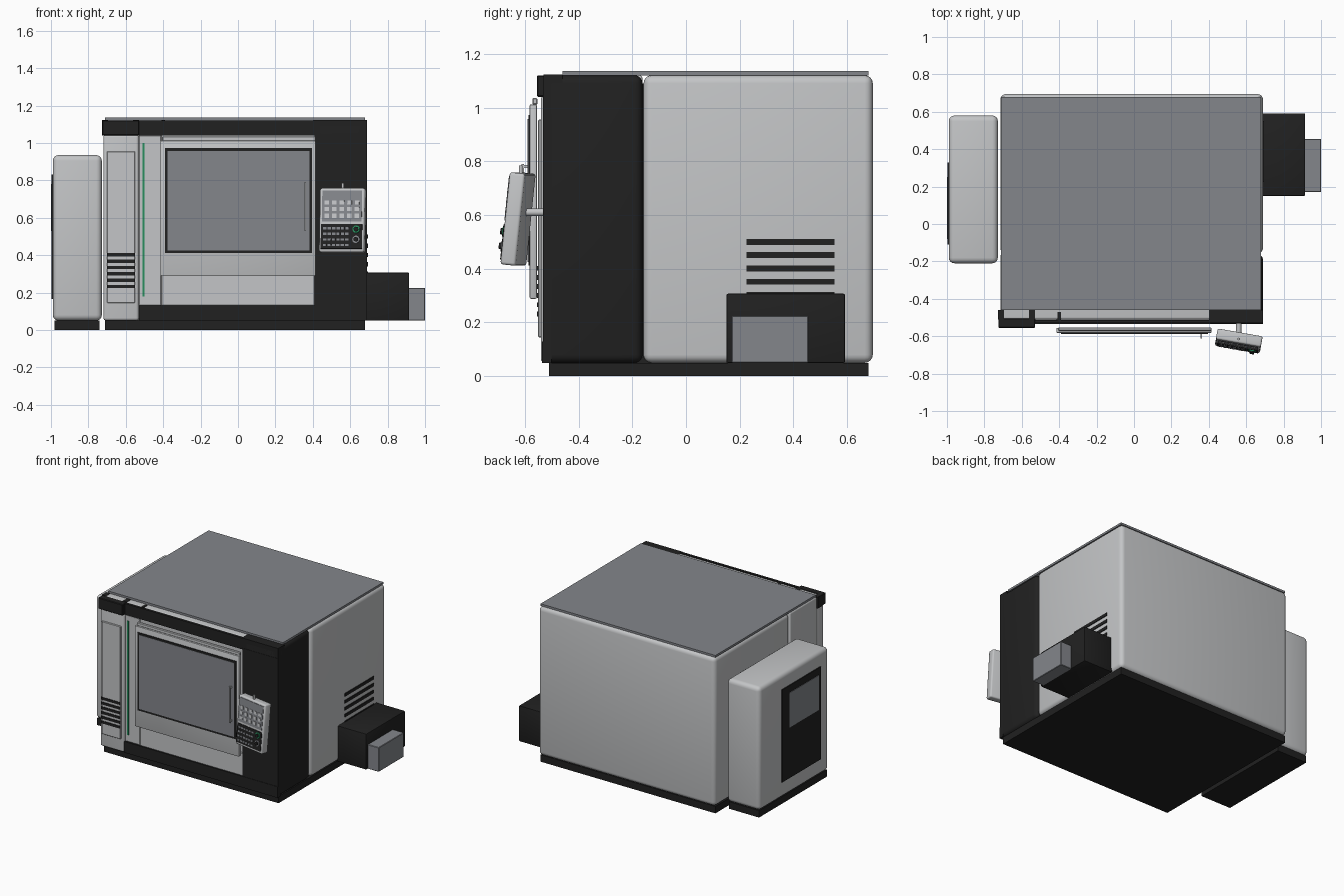
import bpy, bmesh, math
from mathutils import Matrix, Vector

old = bpy.data.objects.get("Cube")
if old:
    bpy.data.objects.remove(old)


def material(name, r, g, b):
    m = bpy.data.materials.new(name)
    m.use_nodes = True
    m.diffuse_color = (r, g, b, 1)
    m.node_tree.nodes["Principled BSDF"].inputs["Base Color"].default_value = (r, g, b, 1)
    return m


LIGHT = material("light grey paint", 0.55, 0.56, 0.57)
GREY = material("mid grey", 0.23, 0.24, 0.26)
DARK = material("charcoal", 0.015, 0.015, 0.015)
GREEN = material("green accent", 0.02, 0.27, 0.11)


def finish(name, bm, mat, matrix):
    if matrix:
        bm.transform(matrix)
    mesh = bpy.data.meshes.new(name)
    bm.to_mesh(mesh)
    bm.free()
    mesh.shade_smooth()
    mesh.set_sharp_from_angle(angle=math.radians(35))
    mesh.materials.append(mat)
    ob = bpy.data.objects.new(name, mesh)
    bpy.context.collection.objects.link(ob)
    return ob


def box(name, mat, xs, ys, zs, bevel=0.0, matrix=None, segments=4):
    """Box between pairs of limits, optionally with rounded edges."""
    lo, hi = Vector((xs[0], ys[0], zs[0])), Vector((xs[1], ys[1], zs[1]))
    bm = bmesh.new()
    bmesh.ops.create_cube(bm, size=1)
    bm.transform(Matrix.Translation((lo + hi) / 2) @ Matrix.Diagonal((*(hi - lo), 1)))
    if bevel:
        bmesh.ops.bevel(bm, geom=bm.edges[:], offset=bevel, segments=segments,
                        profile=0.5, affect='EDGES')
    return finish(name, bm, mat, matrix)


def rod(name, mat, start, end, radius, matrix=None):
    """Cylinder between two points."""
    a, b = Vector(start), Vector(end)
    bm = bmesh.new()
    bmesh.ops.create_cone(bm, cap_ends=True, segments=20, radius1=radius,
                          radius2=radius, depth=(b - a).length)
    bm.transform(Matrix.Translation((a + b) / 2) @ (b - a).to_track_quat('Z', 'Y').to_matrix().to_4x4())
    return finish(name, bm, mat, matrix)


# Main enclosure
box("base", DARK, (-0.71, 0.68), (-0.51, 0.68), (0, 0.05))
box("rear_housing", LIGHT, (-0.715, 0.69), (-0.158, 0.695), (0.05, 1.12), 0.03)
box("front_housing", LIGHT, (-0.715, 0.45), (-0.51, -0.162), (0.05, 1.12), 0.012)
box("dark_front_housing", DARK, (0.41, 0.69), (-0.53, -0.162), (0.05, 1.12), 0.03)
box("housing_core", DARK, (-0.69, 0.66), (-0.3, 0.0), (0.05, 1.09))
box("roof_panel", GREY, (-0.71, 0.68), (-0.46, 0.68), (1.12, 1.135))

# Dark surround of the front
box("header", DARK, (-0.53, 0.42), (-0.53, -0.512), (1.04, 1.12))
box("header_corner", DARK, (0.40, 0.69), (-0.53, -0.46), (1.04, 1.122))
box("header_bracket", DARK, (-0.41, -0.39), (-0.52, -0.47), (1.08, 1.123))
box("sill", DARK, (-0.53, 0.69), (-0.535, -0.50), (0.05, 0.13))
box("right_front_panel", DARK, (0.41, 0.69), (-0.532, -0.48), (0.12, 1.05))

# Left column with cap, cover and vents
box("left_column", LIGHT, (-0.72, -0.53), (-0.54, -0.46), (0.05, 1.045), 0.015)
box("column_cap", DARK, (-0.725, -0.528), (-0.555, -0.505), (1.04, 1.12), 0.004, segments=1)
for x in (-0.71, -0.545):
    box("cap_side", DARK, (x - 0.016, x + 0.016), (-0.51, -0.46), (1.04, 1.122))
box("column_cover", LIGHT, (-0.70, -0.55), (-0.55, -0.535), (0.145, 0.955), 0.003, segments=1)
for i in range(6):
    z = 0.232 + i * 0.034
    box("column_vent", DARK, (-0.70, -0.55), (-0.554, -0.548), (z - 0.009, z + 0.009))

# Fixed front panels and accent strip
box("front_side_panel", LIGHT, (-0.53, -0.41), (-0.526, -0.505), (0.13, 1.04), 0.004, segments=1)
box("front_lower_panel", LIGHT, (-0.41, 0.41), (-0.53, -0.505), (0.13, 0.295), 0.004, segments=1)
box("front_back_panel", LIGHT, (-0.41, 0.41), (-0.522, -0.505), (0.29, 1.04))
box("accent_strip", GREEN, (-0.51, -0.50), (-0.531, -0.524), (0.18, 1.0))

# Sliding door
box("door", LIGHT, (-0.415, 0.415), (-0.582, -0.555), (0.288, 1.012), 0.006, segments=2)
box("door_rail", LIGHT, (-0.405, 0.415), (-0.572, -0.553), (1.01, 1.035), 0.004, segments=1)
box("window_frame", DARK, (-0.39, 0.395), (-0.587, -0.58), (0.412, 0.972))
box("window_glass", GREY, (-0.376, 0.381), (-0.589, -0.585), (0.426, 0.958))
box("door_handle", LIGHT, (0.355, 0.363), (-0.612, -0.603), (0.53, 0.79))
for z in (0.54, 0.78):
    box("handle_mount", LIGHT, (0.355, 0.363), (-0.604, -0.585), (z - 0.006, z + 0.006))

# Tilted control panel on an arm
tilt = (Matrix.Translation((0.56, -0.625, 0.585)) @ Matrix.Rotation(math.radians(-10), 4, 'Z')
        @ Matrix.Rotation(math.radians(-6), 4, 'X'))
rod("panel_arm", LIGHT, (0.56, -0.52, 0.61), (0.56, -0.61, 0.61), 0.014)
rod("panel_pin", LIGHT, (0.56, -0.615, 0.74), (0.56, -0.615, 0.785), 0.007)
box("control_panel", LIGHT, (-0.122, 0.122), (-0.029, 0.029), (-0.172, 0.172), 0.01, tilt, 3)
box("display_area", GREY, (-0.108, 0.108), (-0.032, -0.027), (-0.008, 0.158), matrix=tilt)
box("key_area", DARK, (-0.112, 0.112), (-0.032, -0.027), (-0.155, -0.022), matrix=tilt)
for row in range(3):
    for col in range(5):
        x, z = -0.082 + col * 0.041, 0.022 + row * 0.036
        box("display_key", LIGHT, (x - 0.012, x + 0.012), (-0.035, -0.03),
            (z - 0.011, z + 0.011), matrix=tilt)
for row in range(4):
    for col in range(6):
        x, z = -0.09 + col * 0.024, -0.135 + row * 0.03
        box("small_key", GREY, (x - 0.009, x + 0.009), (-0.035, -0.03),
            (z - 0.006, z + 0.006), matrix=tilt)
for z, mat in ((-0.05, GREEN), (-0.105, GREY)):
    rod("knob_ring", mat, (0.08, -0.03, z), (0.08, -0.038, z), 0.02, tilt)
    rod("knob", DARK, (0.08, -0.037, z), (0.08, -0.046, z), 0.012, tilt)

# Right side vents and conveyor outlet
for i in range(5):
    z = 0.302 + i * 0.0495
    box("side_vent", DARK, (0.688, 0.695), (0.225, 0.552), (z - 0.011, z + 0.011))
box("side_unit", DARK, (0.68, 0.915), (0.15, 0.592), (0.05, 0.307), 0.006, segments=2)
box("outlet_box", GREY, (0.91, 1.0), (0.17, 0.455), (0.05, 0.225), 0.003, segments=1)

# Electrical cabinet
box("cabinet_base", DARK, (-0.98, -0.74), (-0.20, 0.57), (0, 0.05))
box("cabinet", LIGHT, (-0.99, -0.728), (-0.21, 0.58), (0.05, 0.935), 0.03)
box("cabinet_panel", DARK, (-0.997, -0.988), (-0.11, 0.33), (0.165, 0.83))
box("cabinet_screen", GREY, (-1.0, -0.995), (-0.08, 0.25), (0.53, 0.78))
